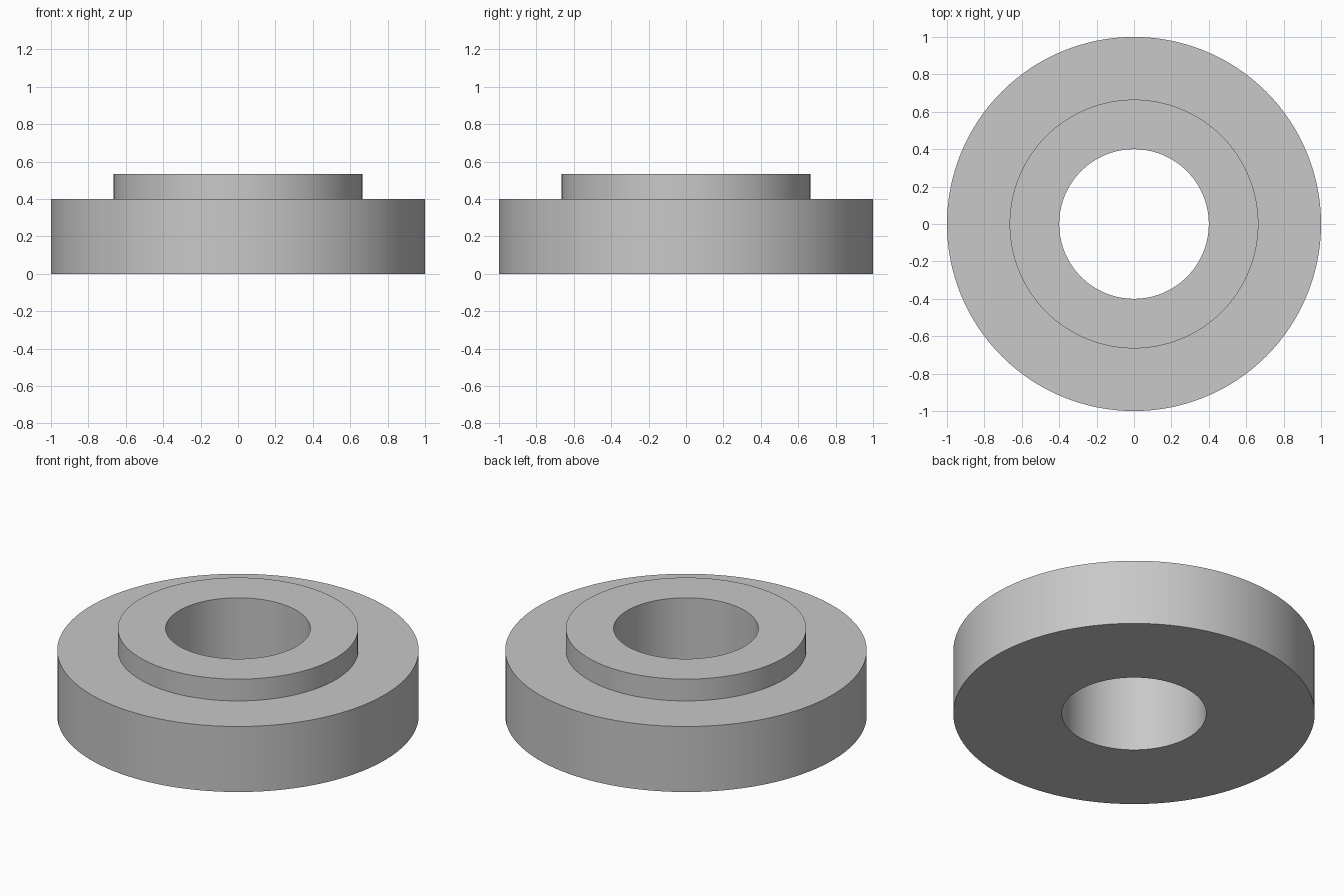
import bpy
import bmesh
import math

SEGMENTS = 128

cube = bpy.data.objects.get("Cube")
if cube:
    bpy.data.objects.remove(cube, do_unlink=True)

# Plain grey metal
grey = bpy.data.materials.new("grey_metal")
grey.use_nodes = True
colour = (0.58, 0.58, 0.58, 1)
grey.diffuse_color = colour
grey.node_tree.nodes["Principled BSDF"].inputs["Base Color"].default_value = colour


def lathe(name, profile):
    """Turn a closed (radius, height) profile around the z axis."""
    bm = bmesh.new()
    rings = []
    for radius, z in profile:
        rings.append([bm.verts.new((radius * math.cos(a), radius * math.sin(a), z))
                      for a in (math.tau * i / SEGMENTS for i in range(SEGMENTS))])
    for k, lower in enumerate(rings):
        upper = rings[(k + 1) % len(rings)]
        for i in range(SEGMENTS):
            j = (i + 1) % SEGMENTS
            bm.faces.new((lower[i], lower[j], upper[j], upper[i]))
    bmesh.ops.recalc_face_normals(bm, faces=bm.faces)
    mesh = bpy.data.meshes.new(name)
    bm.to_mesh(mesh)
    bm.free()
    mesh.materials.append(grey)
    obj = bpy.data.objects.new(name, mesh)
    bpy.context.collection.objects.link(obj)
    bpy.ops.object.select_all(action="DESELECT")
    obj.select_set(True)
    bpy.context.view_layer.objects.active = obj
    bpy.ops.object.shade_smooth_by_angle(angle=math.radians(30))
    return obj


# Wide flange, raised collar and through bore as one turned section
bore, collar, flange = 0.4, 0.665, 1.0
step, top = 0.4, 0.533
lathe("stepped_bushing", [(bore, 0), (flange, 0), (flange, step),
                          (collar, step), (collar, top), (bore, top)])
